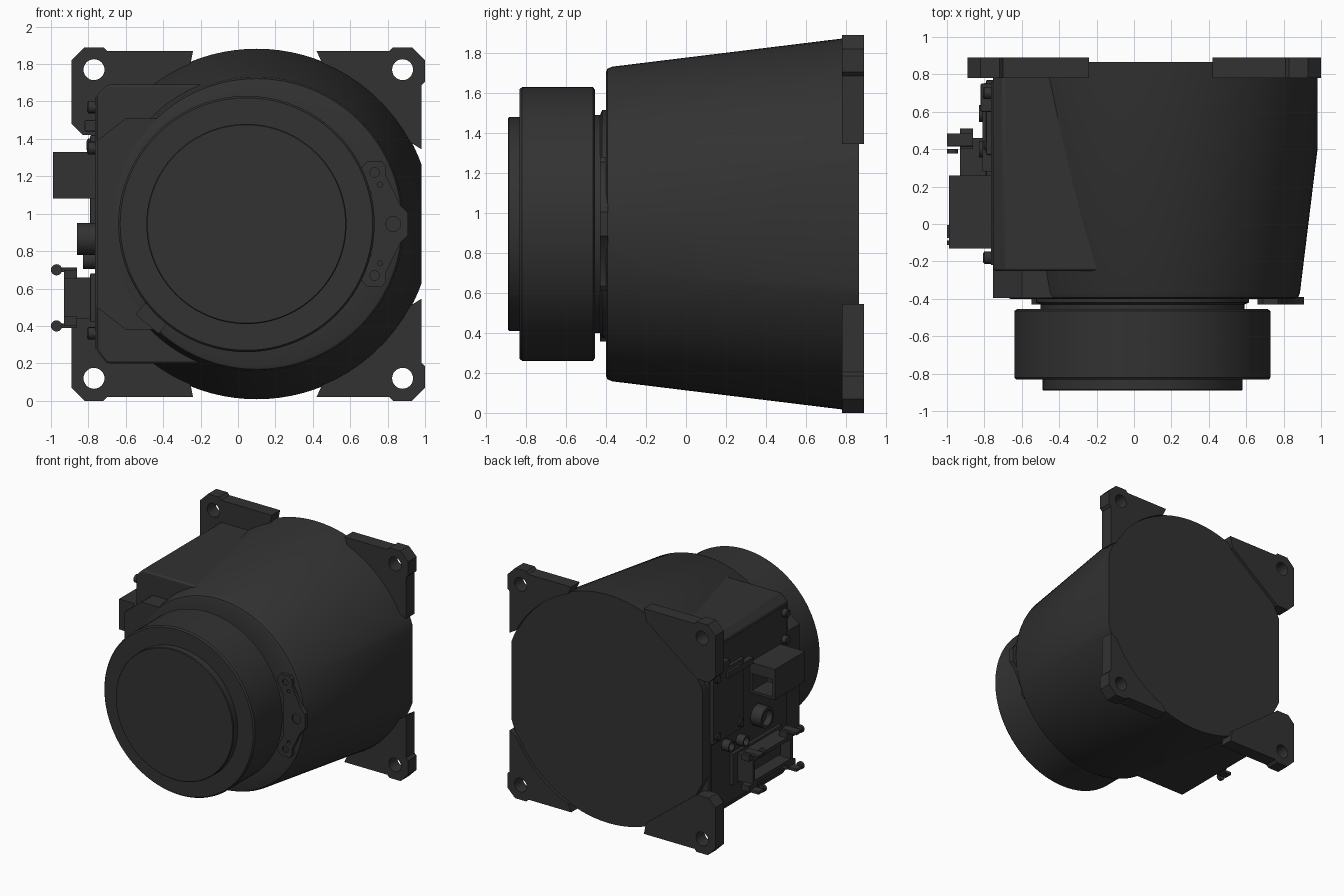
import bpy, bmesh, math
from mathutils import Vector

cube = bpy.data.objects.get("Cube")
if cube:
    bpy.data.objects.remove(cube)

black = bpy.data.materials.new("matte black")
black.use_nodes = True
tone = (0.032, 0.032, 0.032, 1)
black.diffuse_color = tone
black.node_tree.nodes["Principled BSDF"].inputs["Base Color"].default_value = tone

MID = 0.945          # height of the optical axis
BODY_X = 0.1         # centre of the housing
LENS_X = 0.045       # centre of the lens


def finish(name, bm, bevel=0, smooth=True):
    bmesh.ops.recalc_face_normals(bm, faces=bm.faces)
    mesh = bpy.data.meshes.new(name)
    bm.to_mesh(mesh)
    bm.free()
    mesh.materials.clear()
    mesh.materials.append(black)
    ob = bpy.data.objects.new(name, mesh)
    bpy.context.collection.objects.link(ob)
    bpy.ops.object.select_all(action="DESELECT")
    ob.select_set(True)
    bpy.context.view_layer.objects.active = ob
    if smooth:
        bpy.ops.object.shade_smooth_by_angle(angle=math.radians(30))
    if bevel:
        mod = ob.modifiers.new("soft edges", "BEVEL")
        mod.width, mod.segments = bevel, 2
    return ob


def box(name, x, y, z, bevel=0):
    bm = bmesh.new()
    bmesh.ops.create_cube(bm, size=1)
    for v in bm.verts:
        v.co = [lo + (c + 0.5) * (hi - lo) for c, (lo, hi) in zip(v.co, (x, y, z))]
    return finish(name, bm, bevel, False)


def lathe(name, profile, origin, axis="Y", steps=96, clip=()):
    """Spin (radius, distance) pairs around a line along Y or X."""
    bm = bmesh.new()
    rings = []
    for r, d in profile:
        ring = []
        for i in range(steps):
            a = math.tau * i / steps
            c, s = r * math.cos(a), r * math.sin(a)
            p = Vector((c, d, s)) if axis == "Y" else Vector((d, c, s))
            ring.append(bm.verts.new(p + Vector(origin)))
        rings.append(ring)
    for a, b in zip(rings, rings[1:]):
        for i in range(steps):
            j = (i + 1) % steps
            bm.faces.new((a[i], a[j], b[j], b[i]))
    bm.faces.new(rings[0])
    bm.faces.new(rings[-1])
    for x, side in clip:
        geom = bm.verts[:] + bm.edges[:] + bm.faces[:]
        cut = bmesh.ops.bisect_plane(bm, geom=geom, plane_co=(x, 0, 0),
                                     plane_no=(side, 0, 0), clear_outer=True)
        edges = [e for e in cut["geom_cut"] if isinstance(e, bmesh.types.BMEdge)]
        bmesh.ops.contextual_create(bm, geom=edges)
    return finish(name, bm)


def circle(x, y, r, n=32):
    return [(x + r * math.cos(math.tau * i / n), y + r * math.sin(math.tau * i / n))
            for i in range(n)]


def plate(name, loops, lo, hi, facing="Y", bevel=0):
    """Flat outline with holes, thickened from lo to hi along the facing axis."""
    curve = bpy.data.curves.new(name, "CURVE")
    curve.dimensions, curve.fill_mode = "2D", "BOTH"
    curve.extrude = (hi - lo) / 2
    for loop in loops:
        spline = curve.splines.new("POLY")
        spline.points.add(len(loop) - 1)
        for point, (u, v) in zip(spline.points, loop):
            point.co = (u, v, 0, 1)
        spline.use_cyclic_u = True
    temp = bpy.data.objects.new("outline", curve)
    bpy.context.collection.objects.link(temp)
    mesh = temp.evaluated_get(bpy.context.evaluated_depsgraph_get()).to_mesh()
    bm = bmesh.new()
    bm.from_mesh(mesh)
    bpy.data.objects.remove(temp)
    bmesh.ops.remove_doubles(bm, verts=bm.verts, dist=0.0005)
    for v in bm.verts:
        u, w, d = v.co
        d += (lo + hi) / 2
        v.co = (u, d, w) if facing == "Y" else (d, u, w)
    return finish(name, bm, bevel)


# Tapered housing with flat sides
lathe("housing", [(0.6, -0.4), (0.76, -0.4), (0.777, -0.393), (0.787, -0.37),
                  (0.935, 0.84), (0.937, 0.865)],
      (BODY_X, 0, MID), clip=((-0.755, -1), (0.98, 1)))

# Connector side bulge: chamfered block, plus a lower step to the front
side = [(-0.755, 0.27), (-0.7, 0.2), (0.1, 0.2), (0.1, 1.69), (-0.7, 1.69), (-0.755, 1.63)]
plate("side_block", [side], -0.25, 0.8, bevel=0.012)
step = [(-0.755, 0.5), (-0.6, 0.38), (0, 0.38), (0, 1.51), (-0.6, 1.51), (-0.755, 1.39)]
plate("side_block_step", [step], -0.395, -0.2)

# Four mounting feet, each with a through hole
for label, sx in (("left", 1), ("right", -1)):
    for level, sz in (("upper", 1), ("lower", -1)):
        edge = 1.0 if sx > 0 else -0.89
        tip = 0.42 if sx > 0 else -0.24
        outline = [(tip, 0.925), (edge - sx * 0.19, 0.925), (edge - sx * 0.17, 0.945),
                   (edge - sx * 0.07, 0.945), (edge, 0.875)]
        if sx > 0:
            outline += [(1.0, 0.76), (0.98, 0.74), (0.98, 0.4)]
            inner = [(BODY_X + 0.93 * math.cos(a), 0.93 * math.sin(a))
                     for a in [math.radians(28 + 5 * k) for k in range(9)]]
            outline += inner
        else:
            outline += [(-0.89, 0.535), (-0.83, 0.475), (-0.72, 0.475), (-0.26, 0.83)]
        foot = [(x, MID + sz * z) for x, z in outline]
        hole_x = edge - sx * 0.12
        plate(f"{level}_{label}_foot", [foot, circle(hole_x, MID + sz * 0.825, 0.056)],
              0.78, 0.89)

# Lens: neck rings, barrel and front cap
axis = (LENS_X, 0, MID)
lathe("lens_neck", [(0.57, -0.38), (0.57, -0.42), (0.545, -0.43), (0.545, -0.47)], axis)
lathe("lens_barrel", [(0.67, -0.455), (0.685, -0.465), (0.685, -0.82), (0.675, -0.832),
                      (0.535, -0.832)], axis)
lathe("lens_cap", [(0.535, -0.82), (0.535, -0.885), (0.53, -0.89)], axis)

# Lens lock bracket with screw holes
half = [(0.91, 0.06), (0.87, 0.1), (0.83, 0.18), (0.79, 0.26), (0.79, 0.31),
        (0.77, 0.335), (0.69, 0.335), (0.66, 0.3), (0.66, 0.27), (0.71, 0.17)]
bracket = [(x, MID + z) for x, z in half] + [(x, MID - z) for x, z in reversed(half)]
holes = [circle(0.83, MID, 0.04)]
for s in (1, -1):
    holes += [circle(0.73, MID + s * 0.275, 0.025, 16), circle(0.76, MID + s * 0.21, 0.014, 12)]
plate("lens_bracket", [bracket] + holes, -0.43, -0.39)
for z, x, r in ((0, 0.83, 0.042), (0.275, 0.73, 0.027), (-0.275, 0.73, 0.027)):
    lathe("bracket_screw", [(r, -0.418), (r, -0.39)], (x, 0, MID + z), steps=20)

# Small clip at the lower edge of the lens
c, s = math.cos(math.radians(-40)), math.sin(math.radians(-40))
clip = [(-0.46 + u * c - v * s, 0.44 + u * s + v * c)
        for u, v in ((-0.08, -0.04), (0.08, -0.04), (0.08, 0.04), (-0.08, 0.04))]
plate("lens_clip", [clip], -0.43, -0.39)

# Side panel and circuit cover
box("side_panel", (-0.765, -0.75), (-0.22, 0.76), (0.28, 1.62))
box("panel_cover", (-0.79, -0.75), (0.37, 0.77), (0.85, 1.42), 0.006)
box("panel_ridge", (-0.82, -0.75), (0.6, 0.75), (1.44, 1.5), 0.006)
box("cover_step", (-0.81, -0.75), (0.28, 0.6), (1.34, 1.39))
for y, z in ((0.42, 0.9), (0.72, 0.9), (0.42, 1.37), (0.72, 1.37),
             (-0.18, 1.35), (-0.18, 0.36), (0.7, 0.36), (-0.18, 1.57), (0.7, 1.57)):
    lathe("panel_screw", [(0.033, 0.05), (0.033, 0), (0.025, -0.006)], (-0.8, y, z), "X", 16)

# Square socket, open towards the back
socket = [(-0.99, 1.08), (-0.75, 1.08), (-0.75, 1.33), (-0.99, 1.33)]
mouth = [(-0.97, 1.1), (-0.78, 1.1), (-0.78, 1.24), (-0.97, 1.24)]
plate("square_socket", [socket, mouth], 0.06, 0.26)
box("square_socket_body", (-0.99, -0.75), (-0.13, 0.06), (1.08, 1.33))

# Round sockets
for name, y, z, r, x in (("round_socket", 0.17, 0.865, 0.085, -0.86),
                         ("small_socket", 0.59, 0.78, 0.045, -0.83),
                         ("small_socket", 0.4, 0.75, 0.045, -0.83)):
    lathe(name, [(r, -0.75), (r, x), (r * 0.75, x), (r * 0.75, x + 0.05)], (0, y, z), "X", 32)

# Rectangular plug housing with flange and latches


def rect(y0, y1, z0, z1):
    return [(y0, z0), (y1, z0), (y1, z1), (y0, z1)]


box("plug_flange", (-0.79, -0.75), (-0.12, 0.52), (0.42, 0.68), 0.005)
plate("plug_housing", [rect(-0.06, 0.46, 0.44, 0.66), rect(-0.03, 0.43, 0.47, 0.63)],
      -0.93, -0.78, "X")
box("plug_core", (-0.86, -0.78), (0, 0.4), (0.5, 0.6))
for y in (-0.04, 0.45):
    for z in (0.4, 0.7):
        s = 1 if z > 0.5 else -1
        box("latch_arm", (-0.93, -0.86), (y - 0.05, y + 0.06), (z - 0.05 * (s > 0), z + 0.05 * (s < 0)))
        box("latch_bar", (-1.0, -0.86), (y - 0.035, y + 0.035), (z - 0.012, z + 0.012), 0.004)
        lathe("latch_roller", [(0.03, -0.012), (0.03, 0.012)], (-0.97, y - 0.06, z), steps=16)
